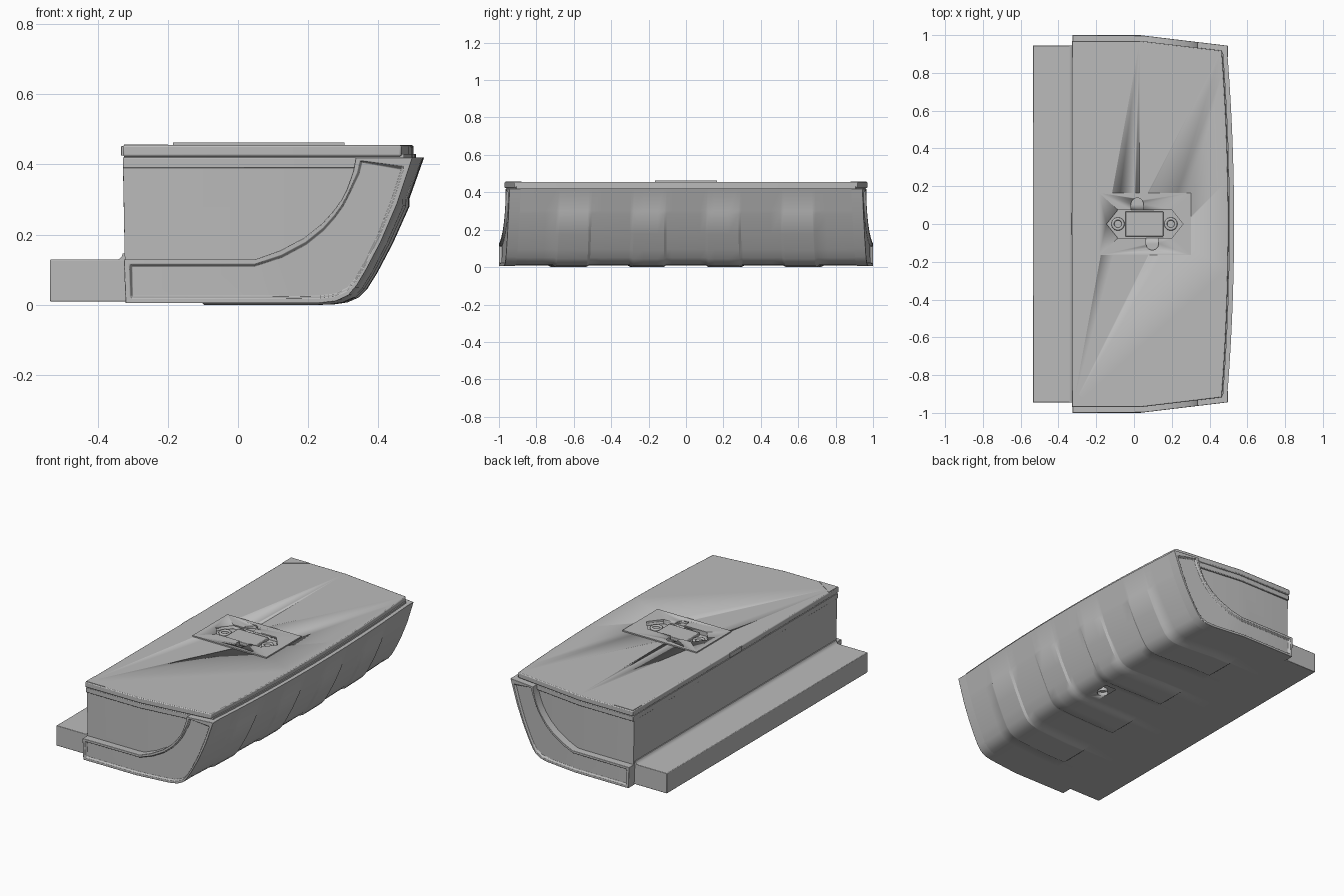
import bpy, bmesh, math
from mathutils import Vector

if "Cube" in bpy.data.objects:
    bpy.data.objects.remove(bpy.data.objects["Cube"])

GREY = bpy.data.materials.new("plain_grey")
GREY.use_nodes = True
GREY.diffuse_color = (0.5, 0.5, 0.5, 1)
GREY.node_tree.nodes["Principled BSDF"].inputs["Base Color"].default_value = (0.5, 0.5, 0.5, 1)

KINK, BOW = 0.03, 0.035


def half(x):
    """Half length of the case at a given depth: straight, then tapering."""
    return 1 - 0.12 * max(0, x - KINK)


def make(name, verts, faces, bevel=0, smooth=True):
    mesh = bpy.data.meshes.new(name)
    mesh.from_pydata(verts, [], faces)
    bm = bmesh.new()
    bm.from_mesh(mesh)
    bmesh.ops.recalc_face_normals(bm, faces=bm.faces)
    bm.to_mesh(mesh)
    bm.free()
    mesh.materials.append(GREY)
    ob = bpy.data.objects.new(name, mesh)
    bpy.context.collection.objects.link(ob)
    if bevel:
        mod = ob.modifiers.new("soft_edge", "BEVEL")
        mod.width, mod.segments, mod.limit_method = bevel, 2, "ANGLE"
    if smooth:
        activate(ob)
        bpy.ops.object.shade_smooth_by_angle(angle=math.radians(30))
    return ob


def activate(ob):
    bpy.ops.object.select_all(action="DESELECT")
    ob.select_set(True)
    bpy.context.view_layer.objects.active = ob


def prism(name, outline, z0, z1, bevel=0):
    n = len(outline)
    verts = [(x, y, z) for z in (z0, z1) for x, y in outline]
    faces = [range(n), range(n, 2 * n)]
    faces += [(i, (i + 1) % n, n + (i + 1) % n, n + i) for i in range(n)]
    return make(name, verts, [tuple(f) for f in faces], bevel)


def rect(x0, x1, y0, y1):
    return [(x0, y0), (x1, y0), (x1, y1), (x0, y1)]


def disc(x, y, r, n=24):
    return [(x + r * math.cos(math.tau * i / n), y + r * math.sin(math.tau * i / n)) for i in range(n)]


def cut(target, cutter):
    mod = target.modifiers.new("cut", "BOOLEAN")
    mod.operation, mod.object, mod.solver = "DIFFERENCE", cutter, "EXACT"
    activate(target)
    bpy.ops.object.modifier_apply(modifier=mod.name)


# Main shell: side profile swept along the length with a bowed front
bottom = [(-0.32, 0.008), (-0.1, 0.008), (-0.09, 0.008), (KINK, 0.008), (0.2, 0.008),
          (0.27, 0.009), (0.31, 0.015), (0.34, 0.028), (0.362, 0.05), (0.39, 0.095),
          (0.435, 0.18), (0.482, 0.285), (0.488, 0.302), (0.53, 0.42)]
loop = bottom + [(KINK, 0.42), (-0.328, 0.42)]
centres = [-0.665, -0.22, 0.22, 0.665]
stations = {round(-1 + i / 12, 3) for i in range(25)}
for c in centres:
    stations |= {c - 0.105, c - 0.09, c + 0.09, c + 0.105}
stations = sorted(stations)
verts, faces, n = [], [], len(loop)
for t in stations:
    raised = any(abs(t - c) < 0.095 for c in centres)
    for i, (px, pz) in enumerate(loop):
        x, z = px - BOW * t * t * (px + 0.32) / 0.85, pz
        if raised and px > -0.095 and pz < 0.29:
            a, b = Vector(loop[i - 1]), Vector(loop[i + 1])
            d = (b - a).normalized()
            x, z = x + 0.008 * d.y, z - 0.008 * d.x
        verts.append((x, t * (half(px) - 0.045), z))
for s in range(len(stations) - 1):
    for i in range(n):
        j = (i + 1) % n
        faces.append((s * n + i, s * n + j, s * n + n + j, s * n + n + i))
k, m = bottom.index((KINK, 0.008)), len(bottom)
for base in (0, (len(stations) - 1) * n):
    faces.append(tuple(base + i for i in [*range(k + 1), m, m + 1]))
    faces.append(tuple(base + i for i in range(k, m + 1)))
shell = make("main_shell", verts, faces)
drain = prism("drain_cutter", disc(0.23, 0, 0.03), -0.02, 0.03)
cut(shell, drain)

# End trims: a curved band with a raised rim, mirrored to both ends
pairs = [((-0.32, 0.005), (-0.325, 0.13)), ((KINK, 0.005), (0.05, 0.13)),
         ((0.17, 0.005), (0.12, 0.155)), ((0.23, 0.005), (0.19, 0.192)),
         ((0.28, 0.011), (0.24, 0.232)), ((0.315, 0.028), (0.272, 0.268)),
         ((0.338, 0.055), (0.295, 0.3)), ((0.365, 0.1), (0.31, 0.33)),
         ((0.407, 0.18), (0.321, 0.36)), ((0.452, 0.285), (0.329, 0.385)),
         ((0.497, 0.42), (0.335, 0.42))]
pairs = [(Vector(a), Vector(b)) for a, b in pairs]


def between(p, q, t):
    return (p[0].lerp(q[0], t), p[1].lerp(q[1], t))


first = [between(pairs[0], pairs[1], t) for t in (0.04, 0.06)]
last = [between(pairs[-2], pairs[-1], t) for t in (0.72, 0.8)]
rows = [pairs[0]] + first + pairs[1:-1] + last + [pairs[-1]]
for side, label in ((-1, "front"), (1, "back")):
    verts, faces, R = [], [], len(rows)
    for r, (a, b) in enumerate(rows):
        w = (b - a).length
        cols = [0, 0.014, 0.02, w - 0.02, w - 0.014, w]
        for c, v in enumerate(cols):
            p = a.lerp(b, v / w)
            sunk = 2 <= c <= 3 and 2 <= r <= R - 3
            verts.append((p.x, side * (half(p.x) - (0.014 if sunk else 0)), p.y))
    for r in range(R - 1):
        for c in range(5):
            q = r * 6 + c
            faces.append((q, q + 1, q + 7, q + 6))
    # Skirt back to the shell
    rim = [r * 6 for r in range(R)] + [(R - 1) * 6 + c for c in range(1, 6)]
    rim += [r * 6 + 5 for r in range(R - 2, -1, -1)] + [4, 3, 2, 1]
    start = len(verts)
    for q in rim:
        x, _, z = verts[q]
        verts.append((x, side * (half(x) - 0.06), z))
    for i in range(len(rim)):
        j = (i + 1) % len(rim)
        faces.append((rim[i], rim[j], start + j, start + i))
    make(label + "_end_trim", verts, faces, 0.003)


# Rim and lid: slabs following the plan of the case
def slab(name, rear, front, inset, z0, z1, bevel):
    pts = [(rear, -half(rear) + inset), (KINK, -1 + inset)]
    end = half(front - BOW) - inset
    for i in range(17):
        t = -1 + i / 8
        pts.append((front - BOW * t * t, t * end))
    pts += [(KINK, 1 - inset), (rear, half(rear) - inset)]
    return prism(name, pts, z0, z1, bevel)


slab("rim", -0.328, 0.505, 0.036, 0.39, 0.42, 0.003)
slab("seal", -0.324, 0.507, 0.04, 0.41, 0.43, 0)
lid = slab("lid", -0.328, 0.5, 0.03, 0.423, 0.455, 0.005)
activate(lid)
bpy.ops.object.modifier_apply(modifier="soft_edge")

# Latch plate with a shaped pocket
plate = prism("latch_plate", rect(-0.185, 0.303, -0.165, 0.165), 0.45, 0.462)
hexagon = [(-0.145, 0), (-0.085, -0.075), (0.2, -0.075), (0.26, 0), (0.2, 0.075), (-0.085, 0.075)]
pocket = prism("pocket_cutter", hexagon, 0.436, 0.48)
cutters = [drain, pocket]
for x, s in ((0.017, 1), (0.097, -1)):
    tab = prism("tab_cutter", rect(x - 0.033, x + 0.033, min(0, s * 0.105), max(0, s * 0.105)), 0.438, 0.48)
    tip = prism("tab_end_cutter", disc(x, s * 0.105, 0.033), 0.44, 0.48)
    cutters += [tab, tip]
for target in (lid, plate):
    for c in cutters[1:]:
        cut(target, c)
for c in cutters:
    bpy.data.objects.remove(c)

# Latch handle and screw bosses
prism("latch_handle", rect(-0.045, 0.155, -0.066, 0.066), 0.43, 0.452, 0.003)
for x in (-0.085, 0.195):
    prism("boss", disc(x, 0, 0.02), 0.43, 0.441)
    bpy.ops.mesh.primitive_torus_add(location=(x, 0, 0.442), major_radius=0.027, minor_radius=0.008,
                                     major_segments=24, minor_segments=8)
    ring = bpy.context.object
    ring.name = "boss_ring"
    ring.data.materials.append(GREY)
    bpy.ops.object.shade_smooth()

# Rear ledge with a small fillet strip
prism("rear_ledge", rect(-0.535, -0.3, -0.945, 0.945), 0.01, 0.13, 0.003)
fillet = [(-0.345, 0.128), (-0.337, 0.132), (-0.331, 0.138), (-0.328, 0.147), (-0.32, 0.147), (-0.32, 0.128)]
fv = [(x, y, z) for y in (-0.945, 0.945) for x, z in fillet]
ff = [tuple(range(6)), tuple(range(6, 12))] + [(i, (i + 1) % 6, 6 + (i + 1) % 6, 6 + i) for i in range(6)]
make("ledge_fillet", fv, ff)

# Rear catch and corner pads
prism("rear_catch", rect(-0.333, -0.322, -0.055, 0.06), 0.425, 0.452, 0.002)
for s in (-1, 1):
    prism("corner_pad", [(-0.325, s * 0.965), (-0.2, s * 0.965), (-0.325, s * 0.88)], 0.454, 0.4575)
